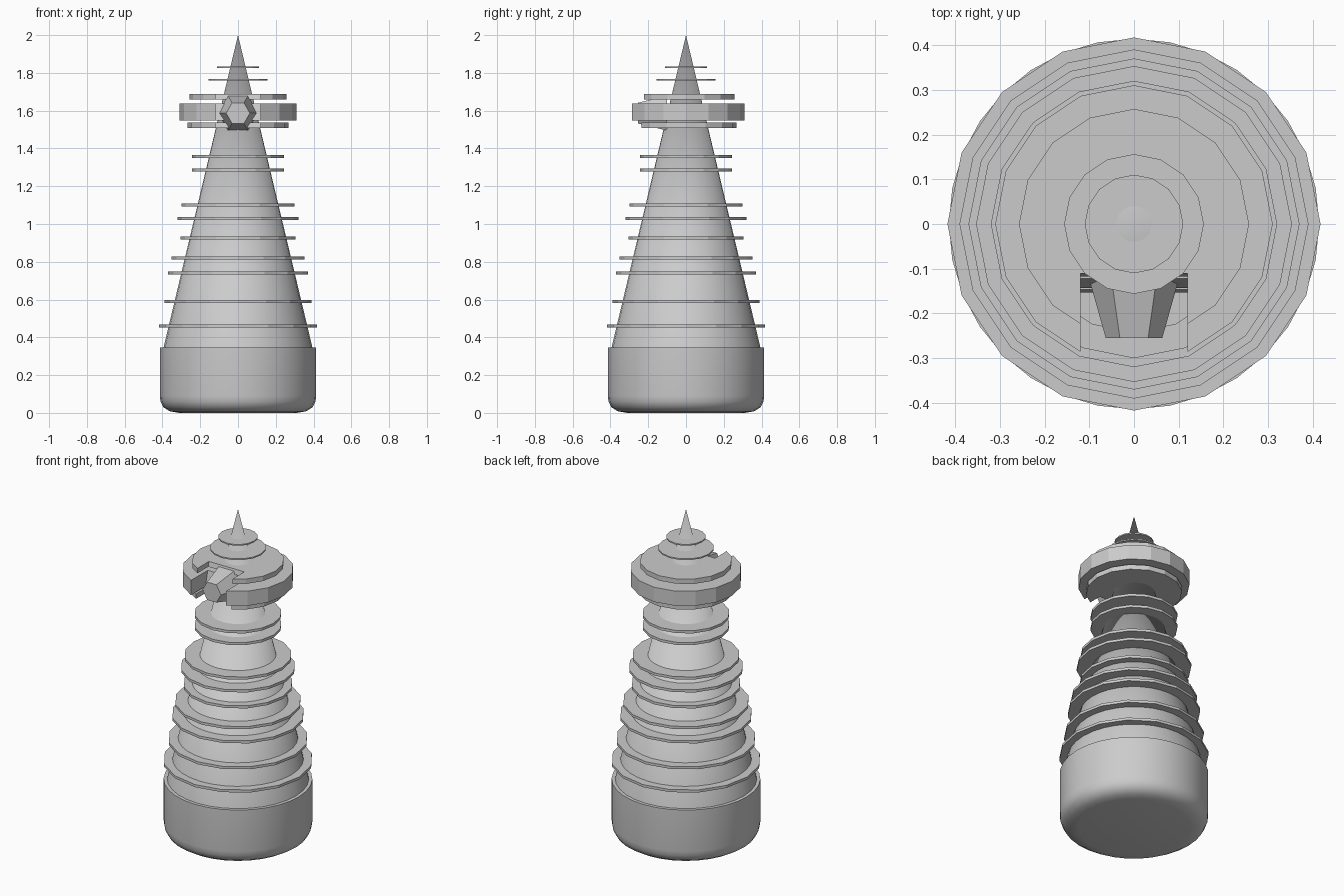
import bpy, bmesh, math

if "Cube" in bpy.data.objects:
    bpy.data.objects.remove(bpy.data.objects["Cube"])


def lathe(name, profile, sides, loc=(0, 0, 0), rot=(0, 0, 0), smooth=False):
    """Closed solid of revolution from (radius, height) points, listed bottom to top."""
    bm = bmesh.new()
    rings = []
    for r, z in profile:
        if r == 0:
            rings.append([bm.verts.new((0, 0, z))])
        else:
            rings.append([bm.verts.new((r * math.cos(math.tau * i / sides),
                                        r * math.sin(math.tau * i / sides), z))
                          for i in range(sides)])
    for a, b in zip(rings, rings[1:]):
        for i in range(sides):
            j = (i + 1) % sides
            if len(b) == 1:
                bm.faces.new((a[i], a[j], b[0]))
            else:
                bm.faces.new((a[i], a[j], b[j], b[i]))
    bm.faces.new(rings[0][::-1])
    if len(rings[-1]) > 1:
        bm.faces.new(rings[-1])
    bmesh.ops.recalc_face_normals(bm, faces=bm.faces)
    mesh = bpy.data.meshes.new(name)
    bm.to_mesh(mesh)
    bm.free()
    ob = bpy.data.objects.new(name, mesh)
    bpy.context.collection.objects.link(ob)
    ob.location, ob.rotation_euler = loc, rot
    if smooth:
        select(ob)
        bpy.ops.object.shade_smooth_by_angle(angle=math.radians(40))
    return ob


def select(ob):
    bpy.ops.object.select_all(action='DESELECT')
    ob.select_set(True)
    bpy.context.view_layer.objects.active = ob


def disc(name, r, z, thick):
    return lathe(name, [(r, z - thick / 2), (r, z + thick / 2)], 16)


# Rounded base and tall spire
lathe("base", [(0.31, 0), (0.36, 0.008), (0.395, 0.03), (0.41, 0.06),
               (0.414, 0.09), (0.414, 0.345)], 32, smooth=True)
lathe("spire", [(0.405, 0.30), (0, 2.0)], 32, smooth=True)

# Thin fins up the body
fins = [(0.417, 0.46), (0.39, 0.59), (0.37, 0.74), (0.353, 0.82), (0.305, 0.925),
        (0.32, 1.03), (0.30, 1.10), (0.243, 1.285), (0.243, 1.357),
        (0.156, 1.763), (0.11, 1.83)]
for k, (r, z) in enumerate(fins):
    disc(f"fin_{k + 1}", r, z, 0.016 if z < 1.5 else 0.008)

# Head discs, notched at the front by a box whose back wall follows the spire slope
head = [disc("head_lower_disc", 0.268, 1.522, 0.03),
        disc("head_middle_disc", 0.31, 1.594, 0.09),
        disc("head_upper_disc", 0.257, 1.674, 0.03)]
bm = bmesh.new()
bmesh.ops.create_cube(bm, size=1)
for v in bm.verts:
    x, y, z = v.co
    zz = 1.6 + z * 0.4
    v.co = (x * 0.24, -0.6 if y < 0 else -0.11 - (1.69 - zz) * 0.237, zz)
cut_mesh = bpy.data.meshes.new("notch_cutter")
bm.to_mesh(cut_mesh)
bm.free()
cutter = bpy.data.objects.new("notch_cutter", cut_mesh)
bpy.context.collection.objects.link(cutter)
cutter.hide_render = True
for ob in head:
    mod = ob.modifiers.new("notch", 'BOOLEAN')
    mod.operation, mod.solver, mod.object = 'DIFFERENCE', 'EXACT', cutter
    select(ob)
    bpy.ops.object.modifier_apply(modifier=mod.name)
bpy.data.objects.remove(cutter)

# Hexagonal lamp snout pointing forward out of the notch
lathe("lamp", [(0.107, 0.10), (0.063, 0.255)], 6, loc=(0, 0, 1.587),
      rot=(math.pi / 2, 0, 0))
